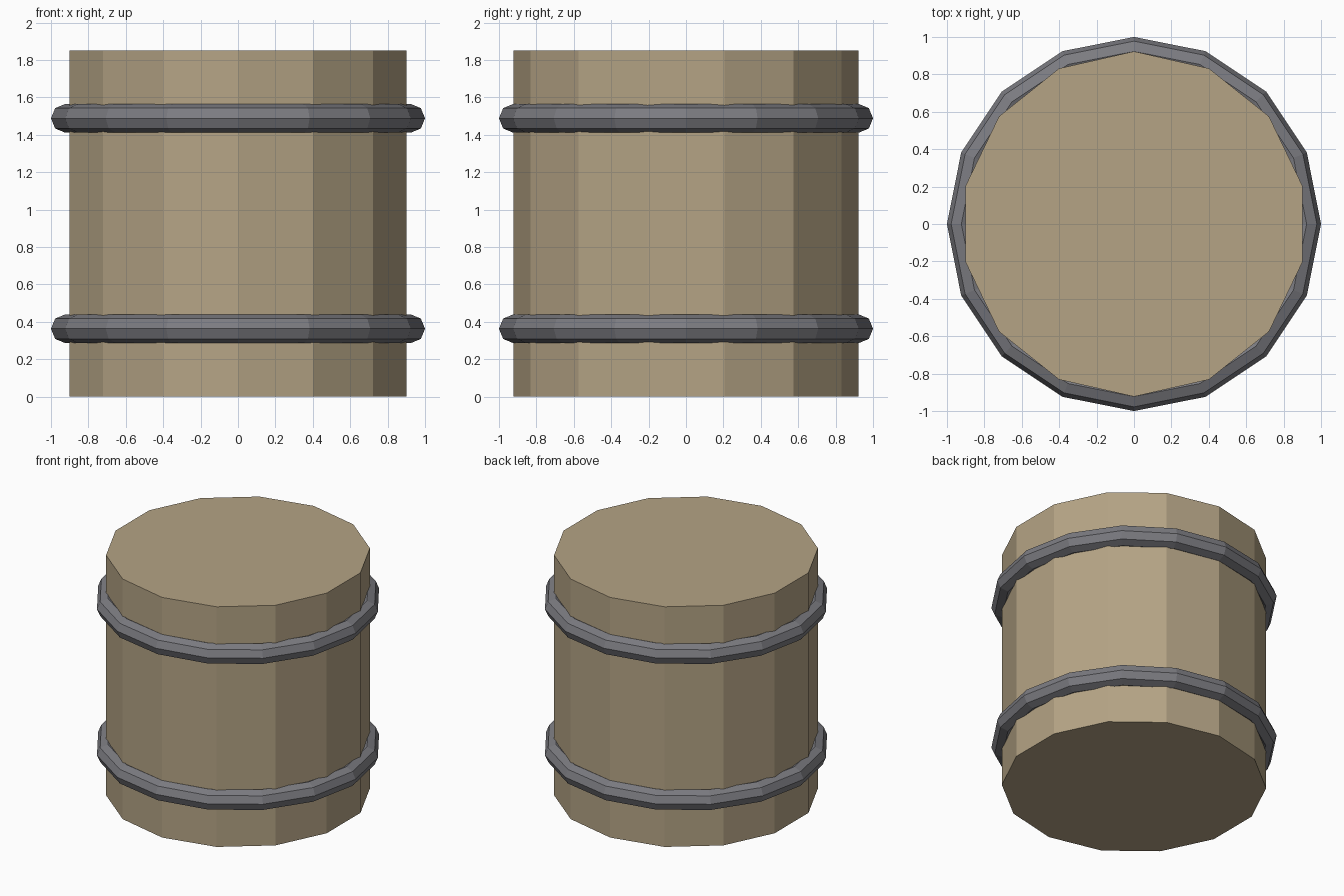
import bpy

cube = bpy.data.objects.get("Cube")
if cube:
    bpy.data.objects.remove(cube, do_unlink=True)

RADIUS = 0.923
HEIGHT = 1.85


def make_material(name, color):
    mat = bpy.data.materials.new(name)
    mat.use_nodes = True
    mat.diffuse_color = color
    mat.node_tree.nodes["Principled BSDF"].inputs["Base Color"].default_value = color
    return mat


def finish(name, mat):
    obj = bpy.context.object
    obj.name = obj.data.name = name
    obj.data.materials.append(mat)
    bpy.ops.object.shade_flat()


wood = make_material("pale wood", (0.46, 0.37, 0.235, 1))
iron = make_material("grey iron", (0.2, 0.2, 0.22, 1))

# Barrel body: fourteen flat sides
bpy.ops.mesh.primitive_cylinder_add(vertices=14, radius=RADIUS, depth=HEIGHT,
                                    location=(0, 0, HEIGHT / 2))
finish("barrel_body", wood)

# Two faceted hoops, sunk halfway into the body
for name, z in (("lower_hoop", 0.363), ("upper_hoop", 1.488)):
    bpy.ops.mesh.primitive_torus_add(major_segments=16, minor_segments=8,
                                     major_radius=RADIUS, minor_radius=1 - RADIUS,
                                     location=(0, 0, z))
    finish(name, iron)
